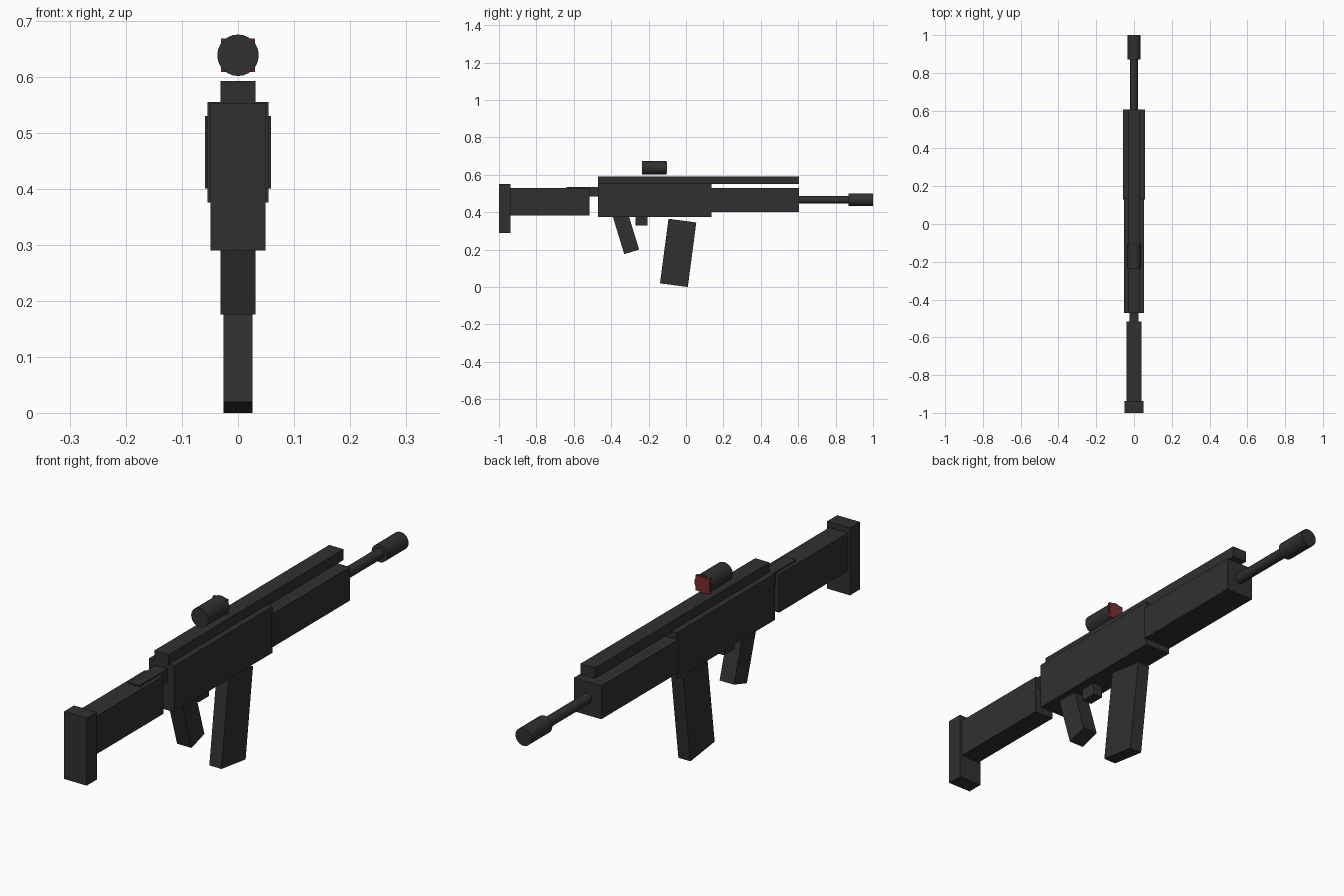
import bpy
import math

cube = bpy.data.objects.get("Cube")
if cube:
    bpy.data.objects.remove(cube, do_unlink=True)


def material(name, rgb):
    mat = bpy.data.materials.new(name)
    mat.use_nodes = True
    colour = (*rgb, 1)
    mat.diffuse_color = colour
    mat.node_tree.nodes["Principled BSDF"].inputs["Base Color"].default_value = colour
    return mat


charcoal = material("charcoal", (0.03, 0.03, 0.03))
red = material("dark red", (0.2, 0.025, 0.025))


def finish(name, mat):
    obj = bpy.context.object
    obj.name = name
    obj.data.materials.append(mat)
    return obj


def block(name, width, y, z, mat=charcoal):
    """Box centred on x, spanning the y and z ranges."""
    bpy.ops.mesh.primitive_cube_add(
        size=1, location=(0, sum(y) / 2, sum(z) / 2))
    obj = finish(name, mat)
    obj.scale = (width, y[1] - y[0], z[1] - z[0])
    return obj


def tilted_block(name, width, depth, height, y, z, tilt):
    obj = block(name, width, (y - depth / 2, y + depth / 2),
                (z - height / 2, z + height / 2))
    obj.rotation_euler.x = math.radians(tilt)
    return obj


def tube(name, radius, y, z):
    """Smooth cylinder lying along y."""
    bpy.ops.mesh.primitive_cylinder_add(
        vertices=24, radius=radius, depth=y[1] - y[0],
        location=(0, sum(y) / 2, z), rotation=(math.pi / 2, 0, 0))
    obj = finish(name, charcoal)
    bpy.ops.object.shade_smooth_by_angle(angle=math.radians(30))
    return obj


# Stock
block("butt_plate", 0.098, (-1, -0.938), (0.29, 0.552))
block("stock", 0.08, (-0.94, -0.515), (0.382, 0.53))
block("stock_connector", 0.05, (-0.64, -0.46), (0.485, 0.536))

# Body
block("receiver", 0.108, (-0.47, 0.135), (0.375, 0.555))
block("top_rail", 0.062, (-0.47, 0.605), (0.55, 0.592))
block("handguard", 0.118, (0.13, 0.605), (0.40, 0.53))

# Barrel
tube("barrel", 0.02, (0.58, 0.9), 0.466)
tube("muzzle", 0.034, (0.87, 1), 0.466)

# Sight with its square lens
tube("sight", 0.037, (-0.235, -0.105), 0.638)
block("sight_lens", 0.06, (-0.113, -0.102), (0.608, 0.668), red)

# Parts hanging below the receiver
block("trigger", 0.04, (-0.27, -0.207), (0.328, 0.38))
tilted_block("grip", 0.062, 0.083, 0.23, -0.324, 0.298, 17)
tilted_block("magazine", 0.052, 0.15, 0.348, -0.042, 0.1825, -7.5)
